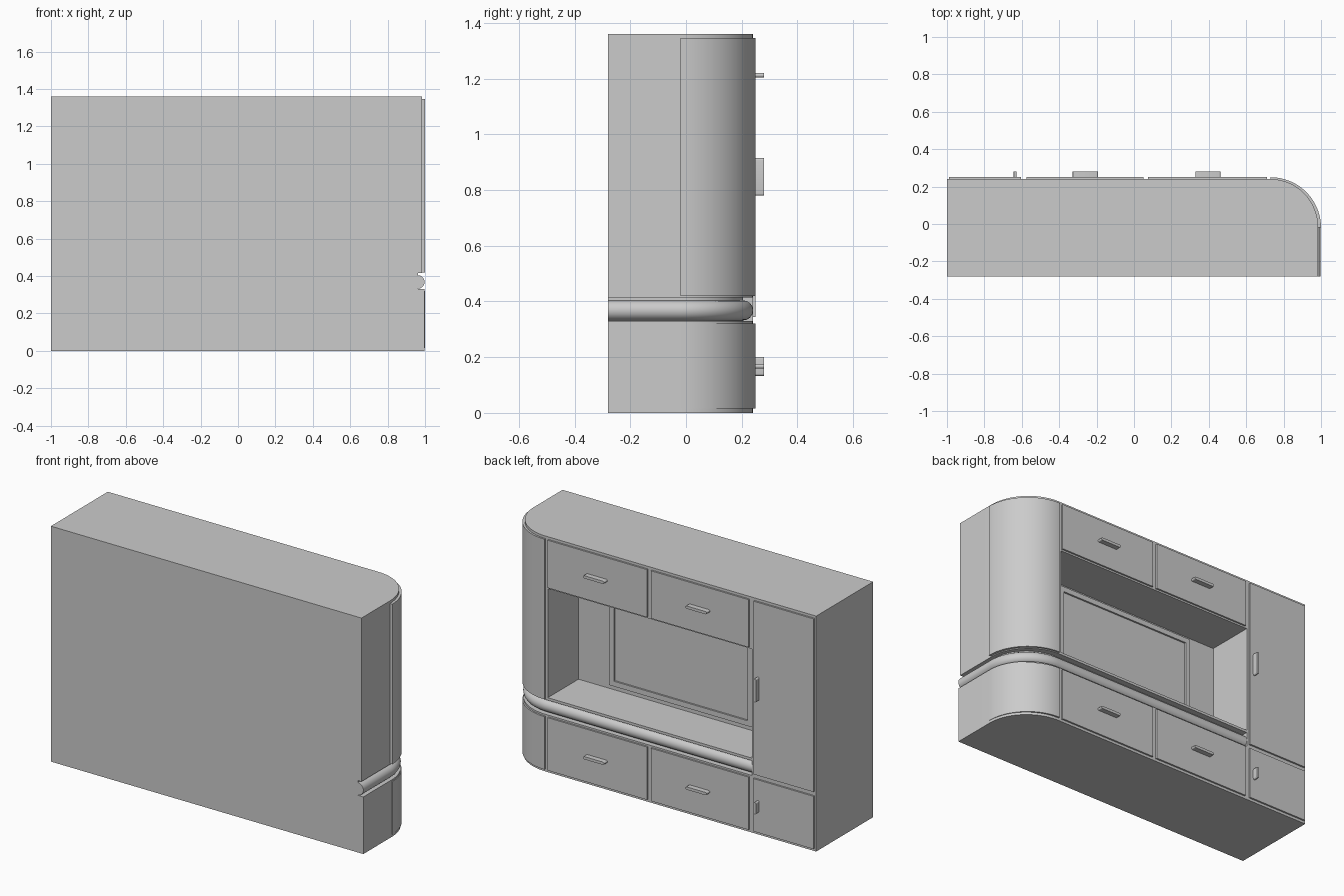
import bpy, bmesh, math

if "Cube" in bpy.data.objects:
    bpy.data.objects.remove(bpy.data.objects["Cube"])

# one grey finish for the whole unit
grey = bpy.data.materials.new("matte_grey")
grey.use_nodes = True
GREY = (0.6, 0.6, 0.6, 1)
grey.diffuse_color = GREY
grey.node_tree.nodes["Principled BSDF"].inputs["Base Color"].default_value = GREY

BACK, FACE, DOOR = -0.28, 0.24, 0.25      # depth planes
CX, CY, RX, RY = 0.73, -0.02, 0.255, 0.26  # rounded corner
SPLIT = -0.59                              # inner side of the tall column


def finish(obj, smooth=True):
    obj.data.materials.clear()
    obj.data.materials.append(grey)
    if smooth:
        bpy.ops.object.select_all(action="DESELECT")
        obj.select_set(True)
        bpy.context.view_layer.objects.active = obj
        bpy.ops.object.shade_smooth_by_angle(angle=math.radians(30))
    return obj


def prism(name, outline, z0, z1):
    """Extrude a plan outline upwards from z0 to z1."""
    bm = bmesh.new()
    base = bm.faces.new([bm.verts.new((x, y, z0)) for x, y in outline])
    top = bmesh.ops.extrude_face_region(bm, geom=[base])["geom"]
    verts = [v for v in top if isinstance(v, bmesh.types.BMVert)]
    bmesh.ops.translate(bm, verts=verts, vec=(0, 0, z1 - z0))
    bmesh.ops.recalc_face_normals(bm, faces=bm.faces)
    mesh = bpy.data.meshes.new(name)
    bm.to_mesh(mesh)
    bm.free()
    obj = bpy.data.objects.new(name, mesh)
    bpy.context.collection.objects.link(obj)
    return finish(obj)


def box(name, x0, x1, y0, y1, z0, z1):
    return prism(name, [(x0, y0), (x1, y0), (x1, y1), (x0, y1)], z0, z1)


def arc(rx, ry, steps=28):
    """Corner arc from the facade round to the side."""
    turns = [math.pi / 2 * (1 - i / steps) for i in range(steps + 1)]
    return [(CX + rx * math.cos(a), CY + ry * math.sin(a)) for a in turns]


def wrap(rx, ry, start, end=BACK):
    """Path along the facade, round the corner and back along the side."""
    return [(start, CY + ry)] + arc(rx, ry) + [(CX + rx, end)]


def cut(target, cutter):
    mod = target.modifiers.new("cut", "BOOLEAN")
    mod.operation, mod.solver, mod.object = "DIFFERENCE", "EXACT", cutter
    bpy.context.view_layer.objects.active = target
    bpy.ops.object.modifier_apply(modifier=mod.name)
    bpy.data.objects.remove(cutter)


# carcass with open niche and a groove wrapping the front and side
carcass = prism("carcass", wrap(RX, RY, -1) + [(-1, BACK)], 0, 1.36)
cut(carcass, box("niche_cutter", SPLIT, 0.715, -0.04, 0.4, 0.43, 1.06))
groove = wrap(0.4, 0.4, SPLIT, -0.4) + wrap(0.232, 0.225, SPLIT, -0.4)[::-1]
cut(carcass, prism("groove_cutter", groove, 0.33, 0.415))
finish(carcass)

# thicker skin round the lower cabinet
prism("lower_skin", wrap(0.267, RY, CX - 0.001)[1:] + wrap(RX - 0.01, RY - 0.01, CX)[:0:-1], 0, 0.33)

# round bead lying in the groove
curve = bpy.data.curves.new("bead_rail", "CURVE")
curve.dimensions = "3D"
curve.bevel_depth, curve.bevel_resolution, curve.use_fill_caps = 0.036, 6, True
path = wrap(0.232, 0.225, SPLIT)
spline = curve.splines.new("POLY")
spline.points.add(len(path) - 1)
for point, (x, y) in zip(spline.points, path):
    point.co = (x, y, 0.368, 1)
bead = bpy.data.objects.new("bead_rail", curve)
bpy.context.collection.objects.link(bead)
bpy.ops.object.select_all(action="DESELECT")
bead.select_set(True)
bpy.context.view_layer.objects.active = bead
bpy.ops.object.convert(target="MESH")
finish(bpy.context.view_layer.objects.active)

# curved corner doors
skin = arc(0.27, 0.27) + arc(RX - 0.003, RY - 0.003)[::-1]
prism("upper_corner_door", skin, 0.42, 1.345)
prism("lower_corner_door", skin, 0.015, 0.32)

# flat doors and drawers
COLUMN, MIDDLE, END = (-0.99, -0.605), (-0.575, 0.05), (0.075, 0.71)
LOW, HIGH = (0.015, 0.32), (1.07, 1.345)
fronts = {
    "lower_column_door": (COLUMN, LOW), "upper_column_door": (COLUMN, (0.345, 1.345)),
    "lower_middle_drawer": (MIDDLE, LOW), "upper_middle_drawer": (MIDDLE, HIGH),
    "lower_end_drawer": (END, LOW), "upper_end_drawer": (END, HIGH),
}
for name, (xs, zs) in fronts.items():
    box(name, *xs, FACE, DOOR, *zs)


def handle(name, x, z, length, upright=False):
    """Bar handle with rounded ends."""
    r, n = 0.008, 8
    pts = []
    for side in (1, -1):
        for i in range(n + 1):
            a = math.pi * (i / n - 0.5)
            pts.append((side * (length / 2 - r + r * math.cos(a)), side * r * math.sin(a)))
    obj = prism(name, pts, 0, 0.03)
    obj.rotation_euler = (-math.pi / 2, math.pi / 2 if upright else 0, 0)
    obj.location = (x, DOOR, z)


for x, spot in ((-0.26, "middle"), (0.395, "end")):
    handle("upper_" + spot + "_handle", x, 1.212, 0.135)
    handle("lower_" + spot + "_handle", x, 0.167, 0.135)
handle("upper_column_handle", -0.635, 0.847, 0.135, True)
handle("lower_column_handle", -0.635, 0.167, 0.068, True)

# screen on the niche wall, glass set slightly back in its frame
screen = box("screen", -0.41, 0.505, -0.05, -0.02, 0.46, 1.04)
cut(screen, box("glass_cutter", -0.38, 0.475, -0.03, 0.1, 0.49, 1.01))
finish(screen)
